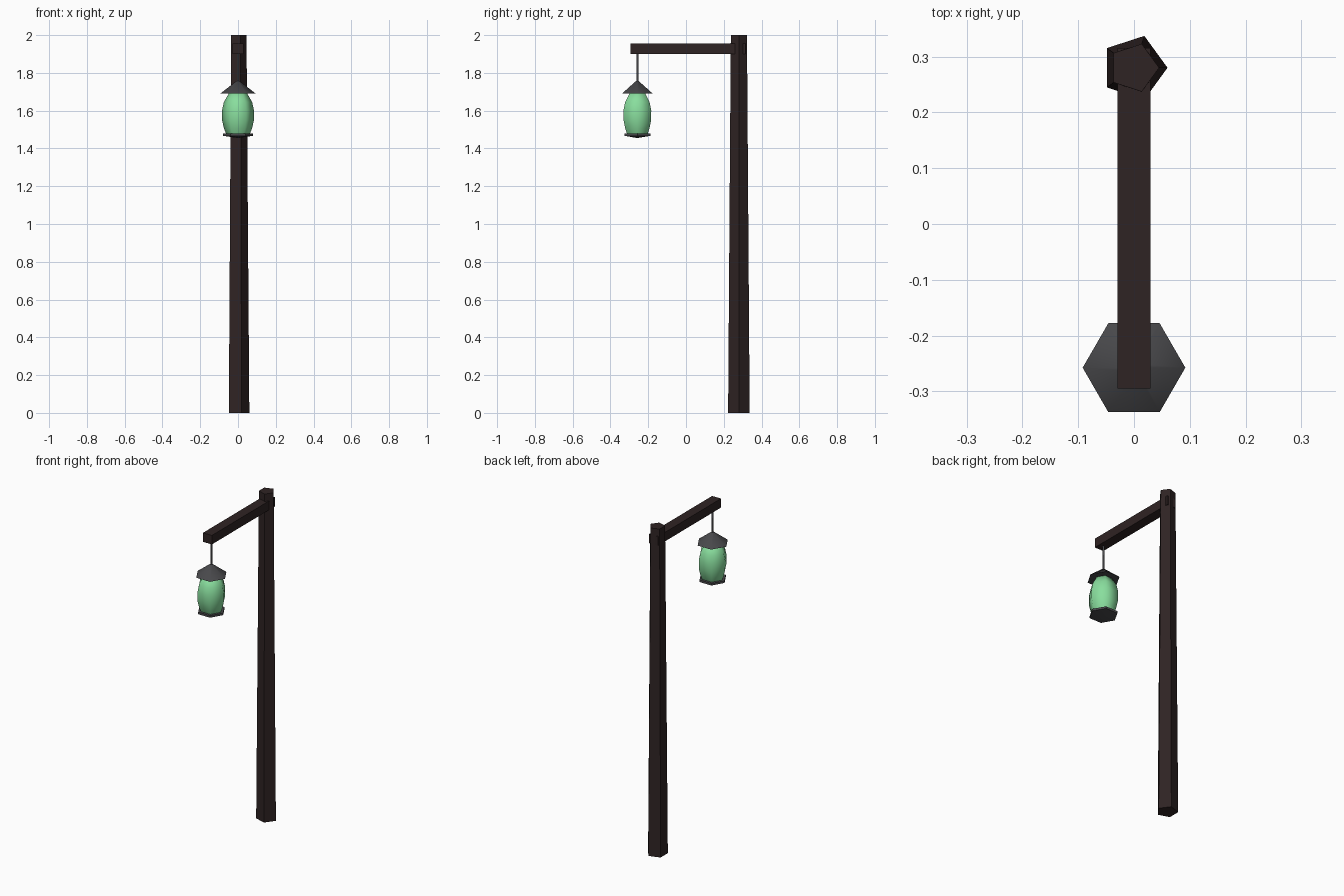
import bpy, bmesh, math

if "Cube" in bpy.data.objects:
    bpy.data.objects.remove(bpy.data.objects["Cube"])

def material(name, rgb):
    m = bpy.data.materials.new(name)
    m.diffuse_color = (*rgb, 1)
    m.use_nodes = True
    m.node_tree.nodes["Principled BSDF"].inputs["Base Color"].default_value = m.diffuse_color
    return m

WOOD = material("dark wood", (0.028, 0.017, 0.017))
METAL = material("dark iron", (0.065, 0.065, 0.07))
GLASS = material("green glass", (0.25, 0.73, 0.34))

POST_Y, LAMP_Y = 0.28, -0.2575

def lathe(name, y, profile, sides, mat, smooth=None):
    """Stack of n-sided rings from (radius, z) pairs; radius 0 makes a point."""
    bm = bmesh.new()
    rings = []
    for r, z in profile:
        n = sides if r > 0 else 1
        rings.append([bm.verts.new((r * math.cos(2 * math.pi * i / sides),
                                    r * math.sin(2 * math.pi * i / sides), z))
                      for i in range(n)])
    for a, b in zip(rings, rings[1:]):
        for i in range(sides):
            j = (i + 1) % sides
            quad = [a[i % len(a)], a[j % len(a)], b[j % len(b)], b[i % len(b)]]
            bm.faces.new(list(dict.fromkeys(quad)))
    for ring in (rings[0], rings[-1]):
        if len(ring) > 2:
            bm.faces.new(ring)
    return finish(name, bm, (0, y, 0), mat, smooth)

def finish(name, bm, loc, mat, smooth=None):
    bmesh.ops.recalc_face_normals(bm, faces=bm.faces)
    me = bpy.data.meshes.new(name)
    bm.to_mesh(me)
    bm.free()
    me.materials.append(mat)
    if smooth:
        me.shade_smooth()
        me.set_sharp_from_angle(angle=math.radians(smooth))
    ob = bpy.data.objects.new(name, me)
    ob.location = loc
    bpy.context.collection.objects.link(ob)
    return ob

# Tapered five-sided post
lathe("post", POST_Y, [(0.06, 0), (0.045, 2.0)], 5, WOOD)

# Square arm whose end pokes slightly through the back of the post
bm = bmesh.new()
bmesh.ops.create_cube(bm, size=1)
y0, y1 = -0.295, 0.315
bmesh.ops.scale(bm, vec=(0.06, y1 - y0, 0.055), verts=bm.verts)
finish("arm", bm, (0, (y0 + y1) / 2, 1.9275), WOOD)

# Hanging lantern
lathe("hanging_rod", LAMP_Y, [(0.006, 1.73), (0.006, 1.91)], 6, METAL, 65)
lathe("lantern_cap", LAMP_Y, [(0.092, 1.692), (0.008, 1.757)], 6, METAL, 65)
lathe("lantern_glass", LAMP_Y,
      [(0.062, 1.476), (0.074, 1.505), (0.084, 1.548), (0.085, 1.6),
       (0.075, 1.645), (0.045, 1.697)], 6, GLASS, 65)
lathe("lantern_base", LAMP_Y,
      [(0, 1.455), (0.08, 1.467), (0.08, 1.48)], 6, METAL, 50)
